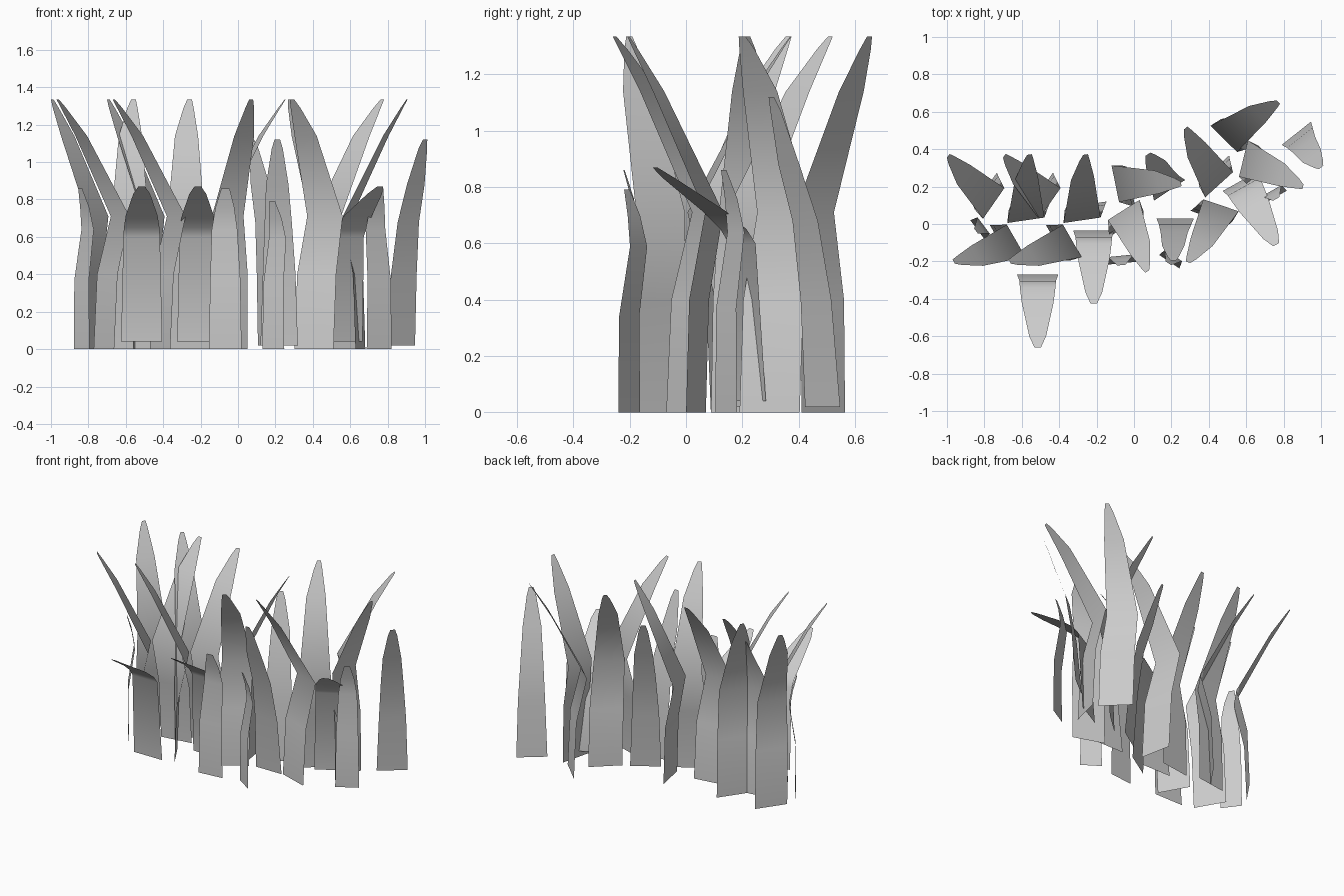
import bpy, bmesh
from math import hypot
from mathutils import Vector

cube = bpy.data.objects.get("Cube")
if cube:
    bpy.data.objects.remove(cube)

grey = bpy.data.materials.new("pale_grey")
grey.use_nodes = True
colour = (0.6, 0.6, 0.6, 1)
grey.diffuse_color = colour
grey.node_tree.nodes["Principled BSDF"].inputs["Base Color"].default_value = colour

# Blade outlines, one row per level: forward, sideways, height, width
TALL = [(.08, .035, 0, .22), (.065, .025, .4, .22), (0, 0, .71, .20),
        (.22, .035, 1.14, .125), (.315, .06, 1.29, .055), (.345, .07, 1.335, .025)]
MEDIUM = [(0, 0, .02, .20), (.03, 0, .4, .175), (.075, .005, .68, .145),
          (.145, .01, .88, .12), (.205, .01, 1.07, .06), (.225, .01, 1.12, .03)]
SHORT = [(0, 0, .04, .22), (.035, 0, .6, .195), (.07, 0, .65, .19),
         (.15, 0, .715, .17), (.33, 0, .83, .09), (.39, 0, .87, .035)]
SMALL = [(.02, 0, 0, .14), (.02, 0, .37, .13), (-.02, 0, .64, .11),
         (0, 0, .76, .08), (.03, 0, .86, .035)]


def blade(name, rows, x, y, fx, fy, wide=1, tall=1):
    """One thin leaf at (x, y) that bends over towards (fx, fy)."""
    size = hypot(fx, fy)
    forward = Vector((fx / size, fy / size, 0))
    side = Vector((forward.y, -forward.x, 0))
    bm = bmesh.new()
    previous = None
    for ahead, across, height, width in rows:
        mid = Vector((x, y, height * tall)) + forward * ahead + side * across
        half = side * width * wide / 2
        pair = [bm.verts.new(mid - half), bm.verts.new(mid + half)]
        if previous:
            bm.faces.new((previous[0], pair[0], pair[1], previous[1]))
        previous = pair
    mesh = bpy.data.meshes.new(name)
    bm.to_mesh(mesh)
    bm.free()
    for face in mesh.polygons:
        face.use_smooth = True
    mesh.materials.append(grey)
    bpy.context.collection.objects.link(bpy.data.objects.new(name, mesh))


# Two matching tufts on the right-hand side of the clump
for tuft, shift in enumerate((0, .3)):
    tag = "_%d" % (tuft + 1)
    blade("tall_blade_back" + tag, TALL, -.75 + shift, .11, -.82, .57)
    blade("tall_blade_front" + tag, TALL, -.63 + shift, -.09, -.87, -.5)
    blade("tall_blade_rear" + tag, TALL, -.578 + shift, .02, -.145, .99)
    blade("short_blade" + tag, SHORT, -.515 + shift, -.27 + tuft * .235, 0, -1)

# Tall blades of the middle and left-hand tufts
for i, spot in enumerate([(-.055, .075, .535, -.845), (-.1, .215, .98, .2),
                          (.455, .21, -.67, .74), (.48, .455, .7, .71),
                          (.585, .35, .97, -.24), (.465, .1, -.32, -.95)]):
    blade("tall_blade_left_%d" % (i + 1), TALL, *spot)

blade("short_blade_left", SHORT, .57, .23, .48, -.86)

# Upright medium blades
blade("medium_blade_middle", MEDIUM, .22, .03, 0, -1)
blade("medium_blade_rear", MEDIUM, .19, .18, -.55, .83)
blade("medium_blade_end", MEDIUM, .868, .485, .62, -.78)

# Small blades around the edge
blade("small_blade_right", SMALL, -.82, -.02, -.8, -.6)
blade("small_blade_front", SMALL, -.07, -.19, .1, -1, 1.25)
blade("small_blade_middle", SMALL, .2, -.185, -.55, -.83, 1, .92)
blade("small_blade_left", SMALL, .745, .16, .5, -.87, 1.1)
